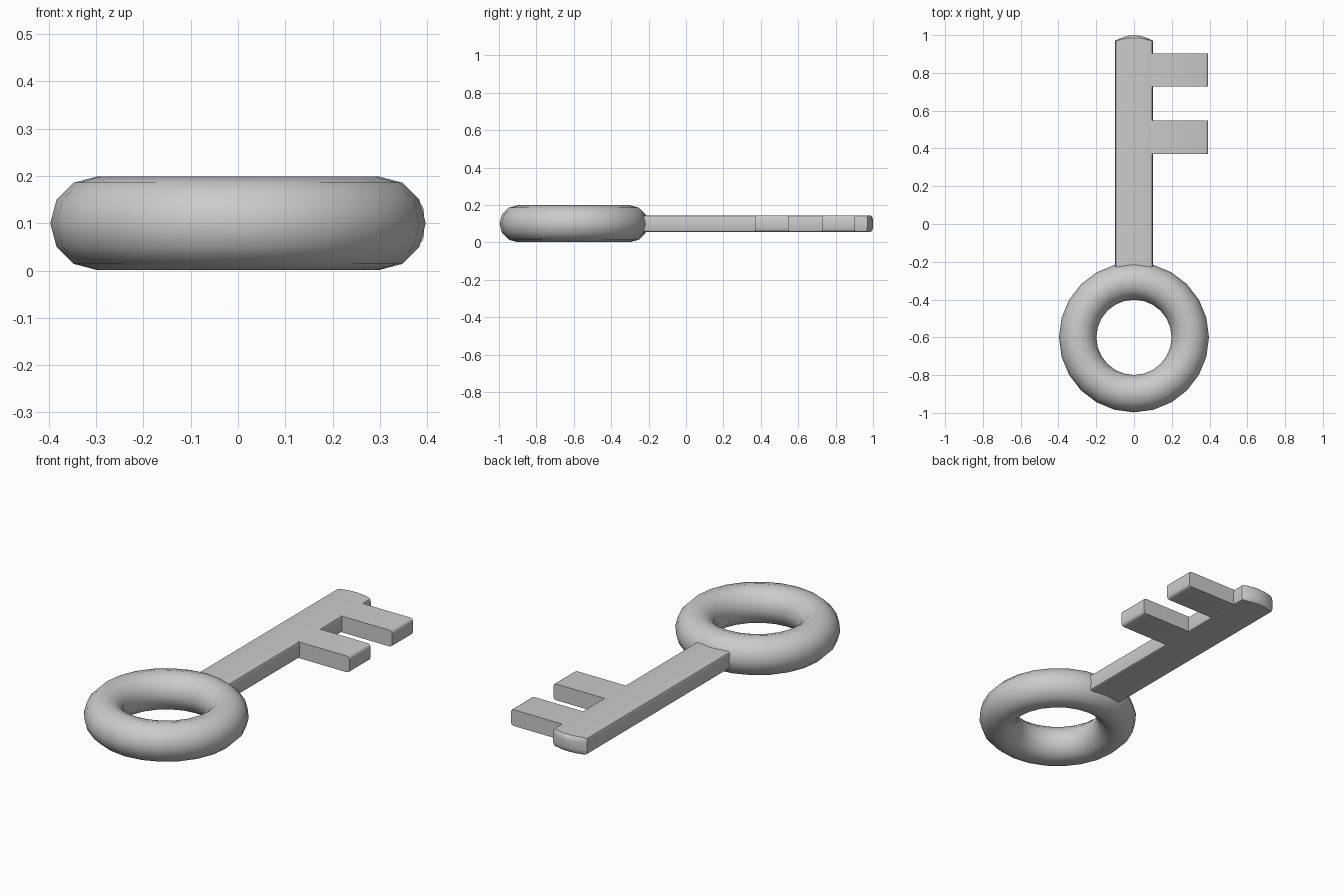
import bpy, bmesh

if "Cube" in bpy.data.objects:
    bpy.data.objects.remove(bpy.data.objects["Cube"])

MID_Z = 0.1


def finish(name, bm, angle=0.6):
    bmesh.ops.recalc_face_normals(bm, faces=bm.faces)
    mesh = bpy.data.meshes.new(name)
    bm.to_mesh(mesh)
    bm.free()
    obj = bpy.data.objects.new(name, mesh)
    bpy.context.collection.objects.link(obj)
    bpy.ops.object.select_all(action='DESELECT')
    obj.select_set(True)
    bpy.context.view_layer.objects.active = obj
    bpy.ops.object.shade_smooth_by_angle(angle=angle)
    return obj


# Ring handle
bpy.ops.mesh.primitive_torus_add(major_segments=24, minor_segments=12,
                                 major_radius=0.298, minor_radius=0.099,
                                 location=(0, -0.6, MID_Z))
bow = bpy.context.object
bow.name = "ring_handle"
bpy.ops.object.shade_smooth()

# Shaft: rounded bar lofted along y, ending in a gently domed tip
columns = [(-0.1, 0.031), (-0.096, 0.041), (-0.086, 0.045), (-0.04, 0.045),
           (0, 0.045), (0.04, 0.045), (0.086, 0.045), (0.096, 0.041), (0.1, 0.031)]
section = columns + [(x, -h) for x, h in reversed(columns)]
bm = bmesh.new()


def ring(y, dome, squash):
    return [bm.verts.new((x, y + dome * (1 - (x / 0.1) ** 2), MID_Z + h * squash))
            for x, h in section]


rings = [ring(-0.25, 0, 1), ring(0.967, 0.019, 1),
         ring(0.969, 0.027, 0.8), ring(0.97, 0.03, 0.45)]
n = len(section)
for a, b in zip(rings, rings[1:]):
    for i in range(n):
        j = (i + 1) % n
        bm.faces.new((a[i], a[j], b[j], b[i]))
for r in (rings[0], rings[-1]):
    for i in range(len(columns) - 1):
        bm.faces.new((r[i], r[i + 1], r[n - 2 - i], r[n - 1 - i]))
finish("shaft", bm)


# Teeth: flat bars with rounded upper and lower outer edges
def tooth(name, y0, y1):
    bm = bmesh.new()
    x0, x1, h = 0.08, 0.393, 0.043
    outline = [(x0, -h), (x1 - 0.014, -h), (x1 - 0.004, -h + 0.004), (x1, -h + 0.014),
               (x1, h - 0.014), (x1 - 0.004, h - 0.004), (x1 - 0.014, h), (x0, h)]
    face = bm.faces.new([bm.verts.new((x, y0, MID_Z + z)) for x, z in outline])
    out = bmesh.ops.extrude_face_region(bm, geom=[face])
    for v in out["geom"]:
        if isinstance(v, bmesh.types.BMVert):
            v.co.y = y1
    finish(name, bm, 0.9)


tooth("inner_tooth", 0.37, 0.547)
tooth("outer_tooth", 0.728, 0.903)
